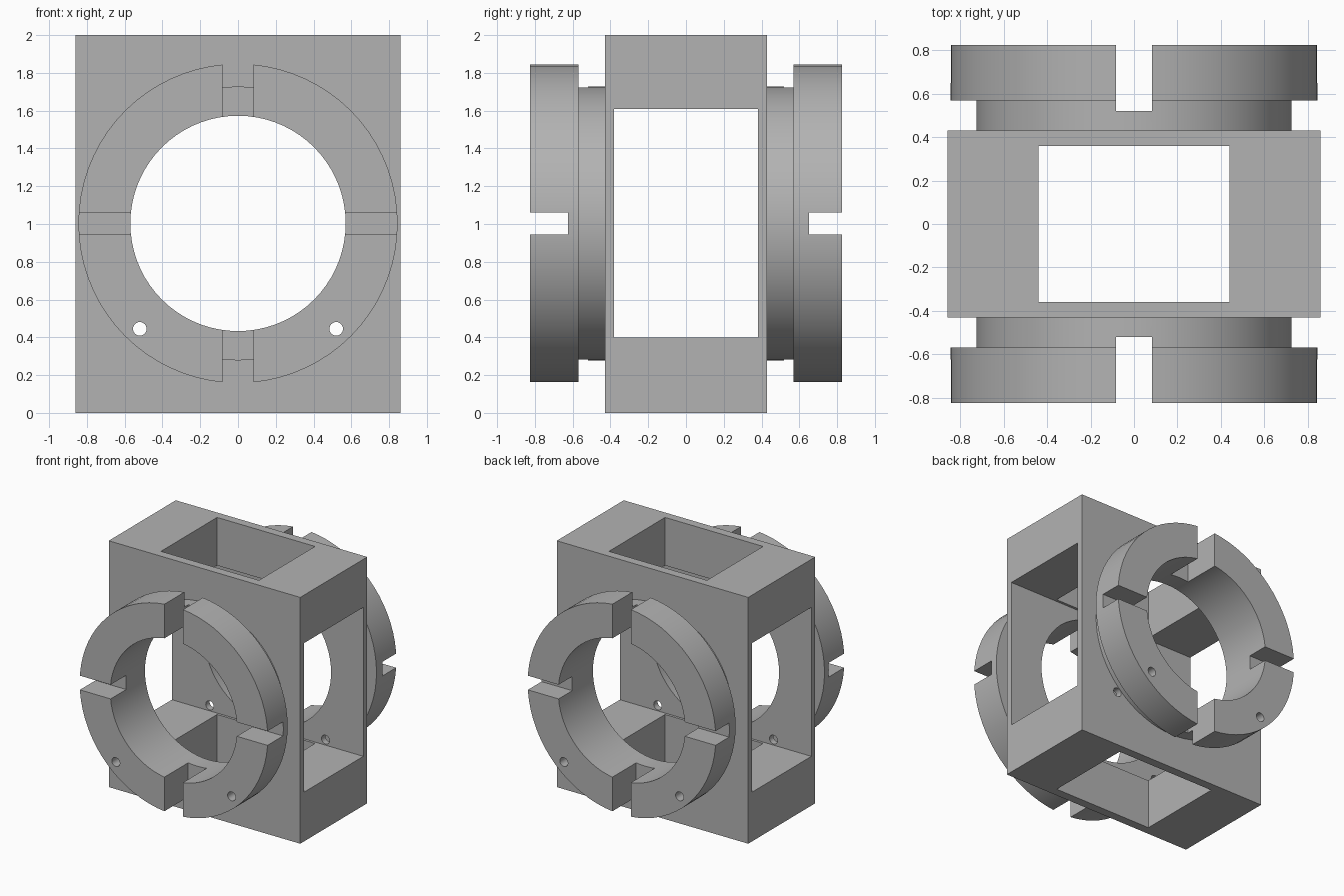
import bpy
import math

default = bpy.data.objects.get("Cube")
if default:
    bpy.data.objects.remove(default, do_unlink=True)

grey = bpy.data.materials.new("machined_grey")
grey.use_nodes = True
colour = (0.45, 0.45, 0.45, 1)
grey.diffuse_color = colour
grey.node_tree.nodes["Principled BSDF"].inputs["Base Color"].default_value = colour

AXIS_Z = 1.003  # height of the bore centre


def box(name, x0, x1, y0, y1, z0, z1):
    bpy.ops.mesh.primitive_cube_add(
        size=1, location=((x0 + x1) / 2, (y0 + y1) / 2, (z0 + z1) / 2))
    ob = bpy.context.object
    ob.name = name
    ob.scale = (x1 - x0, y1 - y0, z1 - z0)
    bpy.ops.object.transform_apply(location=True, rotation=True, scale=True)
    ob.data.materials.append(grey)
    return ob


def tube(name, radius, y0, y1, x=0, z=AXIS_Z, sides=72):
    bpy.ops.mesh.primitive_cylinder_add(
        vertices=sides, radius=radius, depth=abs(y1 - y0),
        location=(x, (y0 + y1) / 2, z), rotation=(math.pi / 2, 0, 0))
    ob = bpy.context.object
    ob.name = name
    bpy.ops.object.transform_apply(location=True, rotation=True, scale=True)
    ob.data.materials.append(grey)
    return ob


def combine(target, tool, operation):
    mod = target.modifiers.new(operation.title(), 'BOOLEAN')
    mod.operation = operation
    mod.solver = 'EXACT'
    mod.object = tool
    bpy.context.view_layer.objects.active = target
    bpy.ops.object.modifier_apply(modifier=mod.name)
    bpy.data.objects.remove(tool, do_unlink=True)


# Rectangular block
housing = box("bearing_housing", -0.86, 0.86, -0.43, 0.43, 0, 2)

# Stepped collar on the front and the back
for s in (-1, 1):
    combine(housing, tube("neck", 0.725, s * 0.35, s * 0.6), 'UNION')
    combine(housing, tube("flange", 0.845, s * 0.57, s * 0.825), 'UNION')

# Main bore, side windows and vertical shaft
cutters = [
    tube("bore", 0.57, -1, 1),
    box("side_window", -1, 1, -0.38, 0.38, 0.4, 1.61),
    box("vertical_shaft", -0.44, 0.44, -0.36, 0.36, -0.1, 2.1),
]

# Wide vertical and narrow horizontal slots in each flange
for s, depth in ((-1, 0.625), (1, 0.65)):
    near, far = sorted((s * 0.52, s * 1))
    cutters.append(box("vertical_slot", -0.083, 0.083, near, far, 0.05, 1.95))
    near, far = sorted((s * depth, s * 1))
    cutters.append(box("horizontal_slot", -1, 1, near, far, 0.945, 1.06))

# Two small pin holes through everything
for s in (-1, 1):
    cutters.append(tube("pin_hole", 0.036, -1, 1, s * 0.52, 0.445, 24))

for cutter in cutters:
    combine(housing, cutter, 'DIFFERENCE')

# Smooth round walls, sharp edges
bpy.ops.object.select_all(action='DESELECT')
housing.select_set(True)
bpy.context.view_layer.objects.active = housing
bpy.ops.object.shade_smooth_by_angle(angle=math.radians(30))
